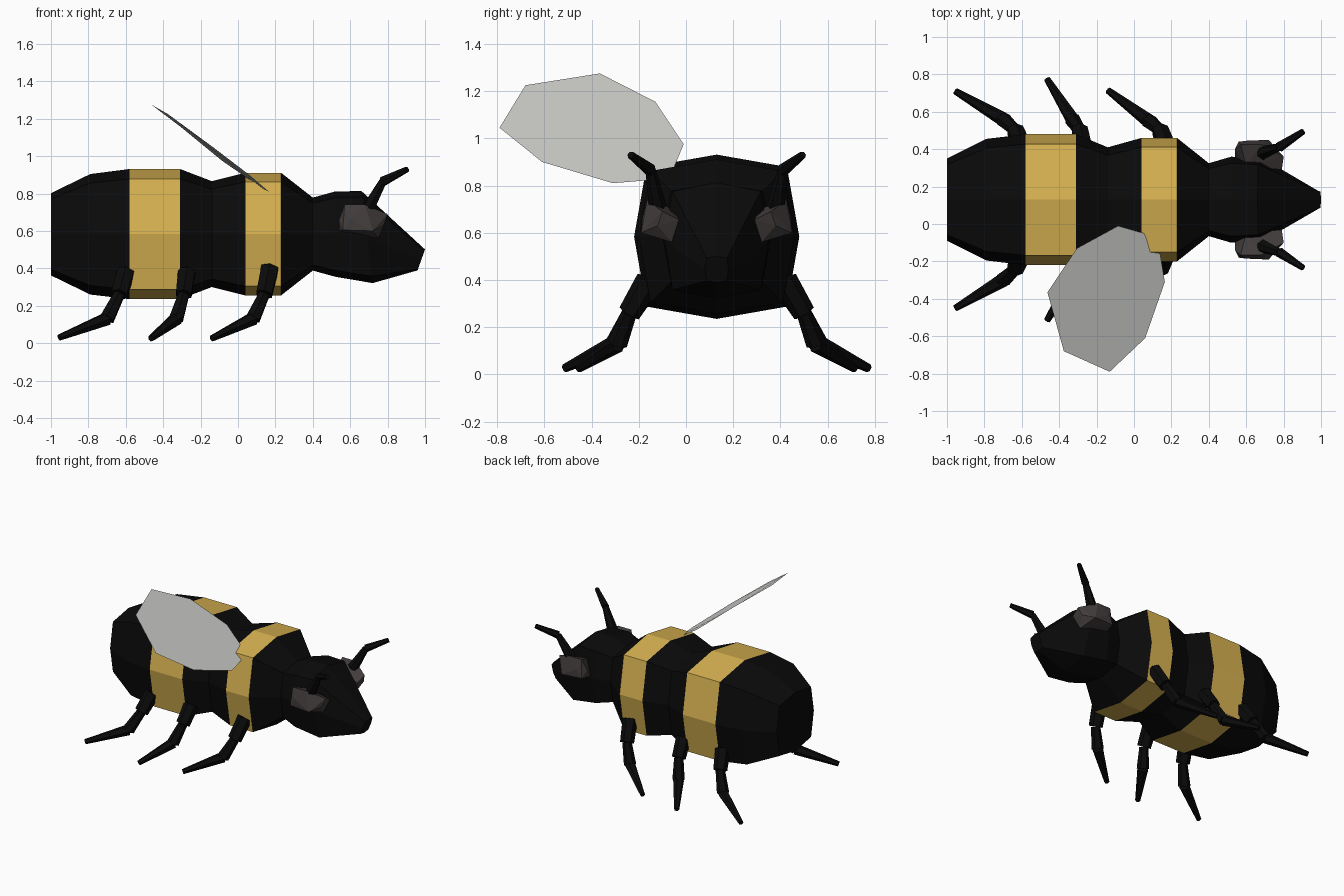
import bpy, bmesh, math
from mathutils import Vector

if "Cube" in bpy.data.objects:
    bpy.data.objects.remove(bpy.data.objects["Cube"])

MID = 0.13  # mirror plane of the body (y)


def material(name, rgb):
    m = bpy.data.materials.new(name)
    m.diffuse_color = (*rgb, 1)
    m.use_nodes = True
    m.node_tree.nodes["Principled BSDF"].inputs["Base Color"].default_value = m.diffuse_color
    return m


BLACK = material("body black", (0.003, 0.003, 0.003))
GOLD = material("stripe gold", (0.69, 0.45, 0.085))
GREY = material("eye grey", (0.055, 0.046, 0.045))
WING = material("wing grey", (0.62, 0.62, 0.60))


def finish(bm, name, mats, recalc=True):
    if recalc:
        bmesh.ops.recalc_face_normals(bm, faces=bm.faces[:])
    me = bpy.data.meshes.new(name)
    bm.to_mesh(me)
    bm.free()
    for m in mats:
        me.materials.append(m)
    ob = bpy.data.objects.new(name, me)
    bpy.context.collection.objects.link(ob)
    return ob


def bridge(bm, rings):
    n = len(rings[0])
    for a, b in zip(rings, rings[1:]):
        for i in range(n):
            j = (i + 1) % n
            bm.faces.new((a[i], a[j], b[j], b[i]))
    bm.faces.new(rings[0])
    bm.faces.new(rings[-1])


# Body: squarish eight-sided rings (x, z centre, half width, half height, tilt)
C = 0.85
SECTION = [(0, 1), (C, C), (1, 0), (C, -C), (0, -1), (-C, -C), (-1, 0), (-C, C)]
RINGS = [(-1, .582, .22, .22, 0), (-.79, .582, .325, .322, 0),
         (-.58, .583, .35, .348, 0), (-.31, .583, .35, .348, 0),
         (-.14, .583, .28, .283, 0), (.04, .583, .33, .328, 0),
         (.23, .583, .33, .328, 0), (.40, .583, .195, .195, 0),
         (.52, .583, .23, .228, 0), (.69, .567, .22, .246, -.03),
         (.98, .445, .05, .056, .02)]
bm = bmesh.new()
bridge(bm, [[bm.verts.new((x + t * v, MID + w * u, z + h * v)) for u, v in SECTION]
            for x, z, w, h, t in RINGS])
for f in bm.faces:
    x = f.calc_center_median().x
    if -.57 < x < -.32 or .05 < x < .22:
        f.material_index = 1
finish(bm, "body", [BLACK, GOLD])


def limb(name, segments, side):
    """Chain of tapered six-sided segments: (start, end, start radius, end radius)."""
    bm = bmesh.new()
    for p, q, r0, r1 in segments:
        p, q = [Vector((v[0], MID + side * (v[1] - MID), v[2])) for v in (p, q)]
        d = (q - p).normalized()
        u = d.cross(Vector((1, 0, 0))).normalized()
        w = d.cross(u)
        rings = []
        for c, r in ((p, r0), (q, r1)):
            rings.append([bm.verts.new(c + r * (u * math.cos(k * math.pi / 3)
                                                + w * math.sin(k * math.pi / 3)))
                          for k in range(6)])
        bridge(bm, rings)
    finish(bm, name, [BLACK])


LEGS = {"rear": [(-.60, .42, .38), (-.635, .50, .26), (-.70, .56, .13), (-.955, .71, .03)],
        "middle": [(-.275, .42, .38), (-.29, .50, .26), (-.33, .56, .13), (-.465, .775, .025)],
        "front": [(.17, .42, .40), (.14, .50, .26), (.08, .55, .13), (-.14, .715, .025)]}
EYE = [(.54, -.14, .66), (.57, -.165, .74), (.68, -.165, .74), (.80, -.10, .69),
       (.79, -.03, .655), (.54, -.10, .60), (.56, -.18, .605), (.60, -.185, .665),
       (.72, -.19, .60), (.78, -.12, .63), (.75, -.06, .56), (.60, -.05, .60), (.60, -.05, .70)]

for side, label in ((1, "left"), (-1, "right")):
    # Legs: hip, shin and foot
    for name, (a, b, c, d) in LEGS.items():
        limb(f"{name}_leg_{label}", [(a, b, .052, .048), (b, c, .032, .042),
                                     (c, d, .038, .018)], side)
    # Antennae
    a, b, c = (.69, .38, .71), (.775, .41, .865), (.905, .495, .93)
    limb(f"antenna_{label}", [(a, b, .038, .022), (b, c, .027, .016)], side)
    # Faceted eyes
    bm = bmesh.new()
    for x, y, z in EYE:
        bm.verts.new((x, MID - side * (y - MID), z))
    res = bmesh.ops.convex_hull(bm, input=bm.verts[:])
    loose = [v for v in bm.verts if not v.link_faces]
    bmesh.ops.delete(bm, geom=loose, context='VERTS')
    finish(bm, f"eye_{label}", [GREY])

# Single raised wing: one flat eight-sided sheet
OUTLINE = [(-.13, -.79, 1.045), (.06, -.61, .90), (.165, -.31, .81), (.125, -.07, .83),
           (-.085, -.01, .975), (-.305, -.13, 1.155), (-.463, -.365, 1.275),
           (-.375, -.68, 1.225)]
bm = bmesh.new()
bm.faces.new([bm.verts.new(p) for p in OUTLINE])
finish(bm, "wing", [WING], recalc=False)
